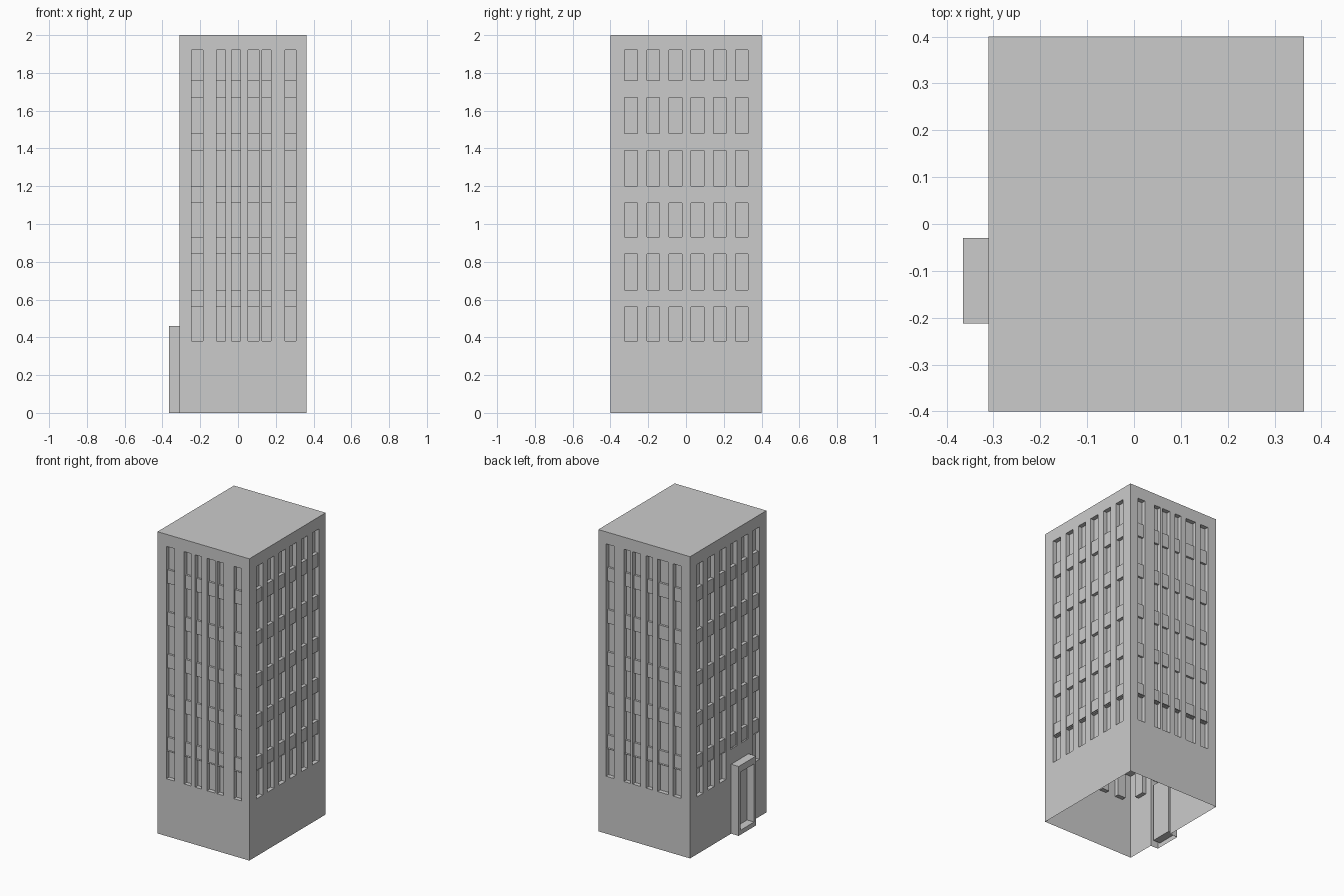
import bpy
import bmesh
from mathutils import Vector

if "Cube" in bpy.data.objects:
    bpy.data.objects.remove(bpy.data.objects["Cube"])

X0, X1, Y0, Y1, TOP = -0.31, 0.363, -0.4, 0.4, 2.0
ROWS = [(0.38, 0.56), (0.65, 0.84), (0.93, 1.11), (1.20, 1.39), (1.48, 1.67), (1.76, 1.92)]
SIDE = [(-0.325, -0.257), (-0.207, -0.140), (-0.090, -0.022),
        (0.026, 0.094), (0.146, 0.211), (0.263, 0.329)]
FRONT = [(-0.245, -0.186), (-0.115, -0.066), (-0.034, 0.012),
         (0.053, 0.111), (0.127, 0.175), (0.249, 0.306)]
BACK = [(-0.245, -0.186), (-0.150, -0.072)] + FRONT[2:]
DOOR = (-0.212, -0.03, 0.0, 0.46)
GLASS = 0.028


def inside(v, spans):
    return next((k for k, (a, b) in enumerate(spans) if a < v < b), None)


def relief(name, us, zs, depth, place, outward):
    """Surface made of cells at stepped depths; a depth of None leaves a hole."""
    us, zs = sorted(set(us)), sorted(set(zs))
    bm = bmesh.new()

    def quad(*pts):
        return bm.faces.new([bm.verts.new(place(*p)) for p in pts])

    d = [[depth((a + b) / 2, (c + e) / 2) for c, e in zip(zs, zs[1:])]
         for a, b in zip(us, us[1:])]
    for i, col in enumerate(d):
        for j, here in enumerate(col):
            if here is None:
                continue
            a, b, c, e = us[i], us[i + 1], zs[j], zs[j + 1]
            quad((a, c, here), (b, c, here), (b, e, here), (a, e, here))
            right = d[i + 1][j] if i + 1 < len(d) else None
            above = col[j + 1] if j + 1 < len(col) else None
            if right is not None and right != here:
                quad((b, c, here), (b, c, right), (b, e, right), (b, e, here))
            if above is not None and above != here:
                quad((a, e, here), (b, e, here), (b, e, above), (a, e, above))
    bmesh.ops.remove_doubles(bm, verts=bm.verts, dist=1e-5)
    bmesh.ops.recalc_face_normals(bm, faces=bm.faces)
    bm.faces.ensure_lookup_table()
    if bm.faces[0].normal.dot(Vector(outward)) < 0:
        bmesh.ops.reverse_faces(bm, faces=bm.faces)
    finish(name, bm)


def finish(name, bm):
    mesh = bpy.data.meshes.new(name)
    bm.to_mesh(mesh)
    bm.free()
    bpy.context.collection.objects.link(bpy.data.objects.new(name, mesh))


def facade(name, lo, hi, cols, spandrel, place, outward, door=False):
    us = [lo, hi] + [u for c in cols for u in c]
    zs = [0, TOP] + [z for r in ROWS for z in r]
    if door:
        us += DOOR[:2]
        zs += DOOR[2:]

    def depth(u, z):
        if door and DOOR[0] < u < DOOR[1] and z < DOOR[3]:
            return None
        c = inside(u, cols)
        # no bottom windows above the entrance
        if c is None or (door and c in (1, 2) and z < ROWS[0][1]):
            return 0.0
        if inside(z, ROWS) is not None:
            return GLASS
        return spandrel if ROWS[0][0] < z < ROWS[-1][1] else 0.0

    relief(name, us, zs, depth, place, outward)


def slab(name, z):
    bm = bmesh.new()
    bm.faces.new([bm.verts.new(p) for p in
                  ((X0, Y0, z), (X1, Y0, z), (X1, Y1, z), (X0, Y1, z))])
    finish(name, bm)


def on_left(u, z, d):
    return (X0 + d, u, z)


# Four window walls
facade("front_wall", X0, X1, FRONT, 0.014, lambda u, z, d: (u, Y0 + d, z), (0, -1, 0))
facade("back_wall", X0, X1, BACK, 0.014, lambda u, z, d: (u, Y1 - d, z), (0, 1, 0))
facade("right_wall", Y0, Y1, SIDE, 0.006, lambda u, z, d: (X1 - d, u, z), (1, 0, 0))
facade("left_wall", Y0, Y1, SIDE, 0.006, on_left, (-1, 0, 0), door=True)

# Roof and the ceiling inside the open base
slab("roof", TOP)
slab("lobby_ceiling", 0.565)

# Projecting entrance with a recessed doorway
a, b, _, top = DOOR
fr = 0.02


def entrance_depth(u, z):
    if u < a or u > b or z > top:
        return 0.0
    opening = a + fr < u < b - fr and 0.03 < z < top - 0.045
    return -0.004 if opening else -0.055


relief("entrance", [a - 0.001, a, a + fr, b - fr, b, b + 0.001],
       [0, 0.03, top - 0.045, top, top + 0.001], entrance_depth, on_left, (-1, 0, 0))
